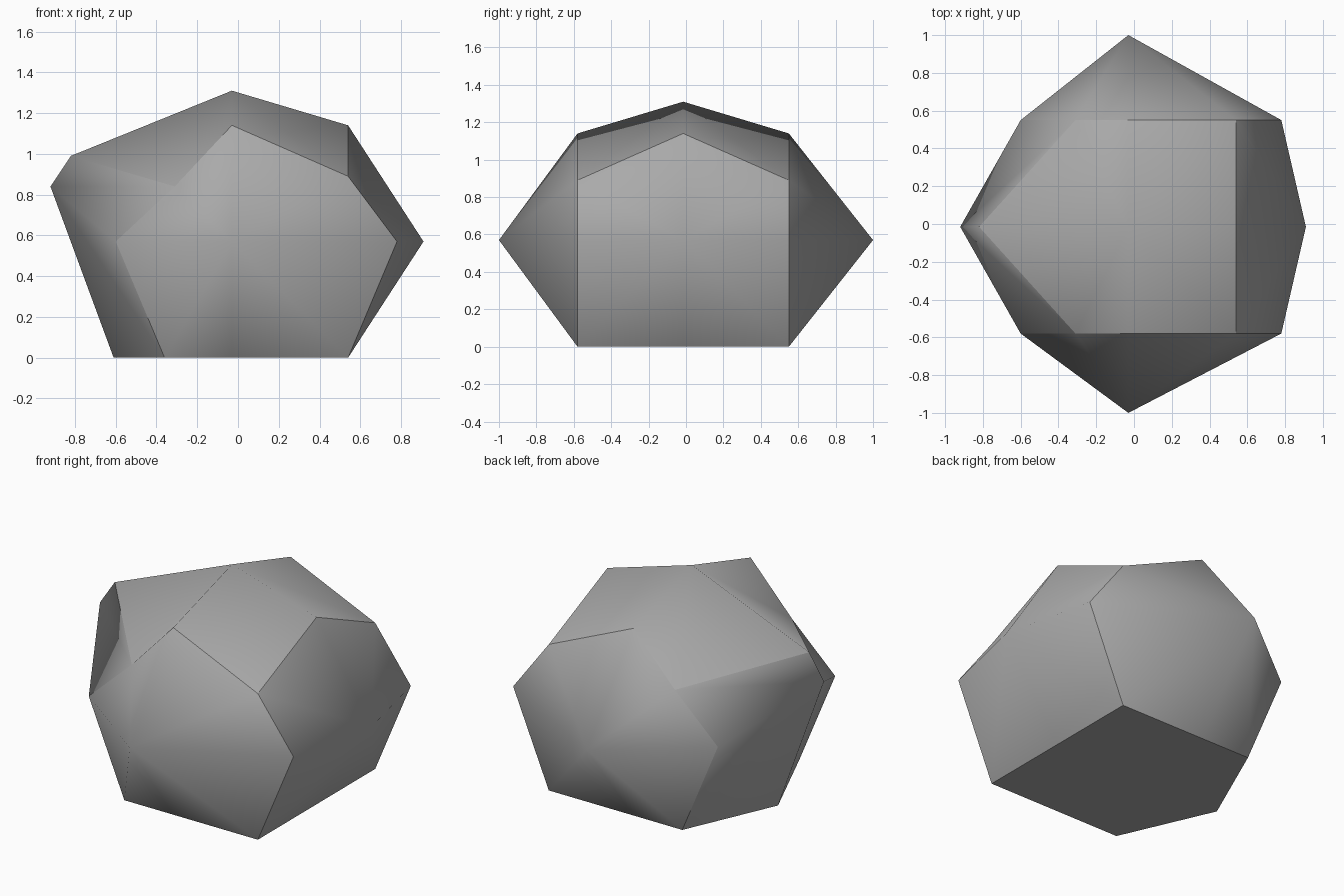
import bpy
import bmesh

cube = bpy.data.objects.get("Cube")
if cube:
    bpy.data.objects.remove(cube, do_unlink=True)

# Stone colour
grey = bpy.data.materials.new("stone grey")
grey.use_nodes = True
colour = (0.4, 0.4, 0.4, 1)
grey.diffuse_color = colour
bsdf = grey.node_tree.nodes["Principled BSDF"]
bsdf.inputs["Base Color"].default_value = colour
bsdf.inputs["Roughness"].default_value = 0.9

# Rock profiles as (x, z), keyed by height layer: right, middle, left
MIDLINE = {
    1: {1: (0.54, 1.14), 0: (-0.03, 1.31), -1: (-0.82, 0.99)},
    0: {1: (0.91, 0.57), 0: (-0.03, 0.57), -1: (-0.92, 0.84)},
    -1: {1: (0.54, 0), 0: (-0.03, 0), -1: (-0.61, 0)},
}
SIDE = {
    1: {1: (0.54, 0.89), 0: (-0.03, 1.14), -1: (-0.31, 0.84)},
    0: {1: (0.78, 0.57), 0: (-0.03, 0.57), -1: (-0.6, 0.57)},
    -1: {1: (0.54, 0), 0: (-0.03, 0), -1: (-0.36, 0)},
}


def rock_point(i, j, k):
    """Place one grid point of the divided block on the rock."""
    x, z = (SIDE if j else MIDLINE)[k][i]
    if j and i == 0 and k == 0:
        return x, j, z
    return x, j * 0.565 - 0.015, z


# Block with halved edges, each side then fanned out from its centre
bm = bmesh.new()
bmesh.ops.create_cube(bm, size=2)
bmesh.ops.bisect_edges(bm, edges=bm.edges[:], cuts=1)
borders = bm.edges[:]
bmesh.ops.poke(bm, faces=bm.faces[:])
for v in bm.verts:
    v.co = rock_point(*(round(c) for c in v.co))
bmesh.ops.recalc_face_normals(bm, faces=bm.faces[:])

# Smooth sides, with creases along the borders of the block
for f in bm.faces:
    f.smooth = True
for e in borders:
    e.smooth = False

mesh = bpy.data.meshes.new("rock")
bm.to_mesh(mesh)
bm.free()
mesh.materials.append(grey)
rock = bpy.data.objects.new("rock", mesh)
bpy.context.collection.objects.link(rock)

# Larger faces lead the shading
weighted = rock.modifiers.new("area shading", "WEIGHTED_NORMAL")
weighted.mode = "FACE_AREA"
weighted.keep_sharp = True
